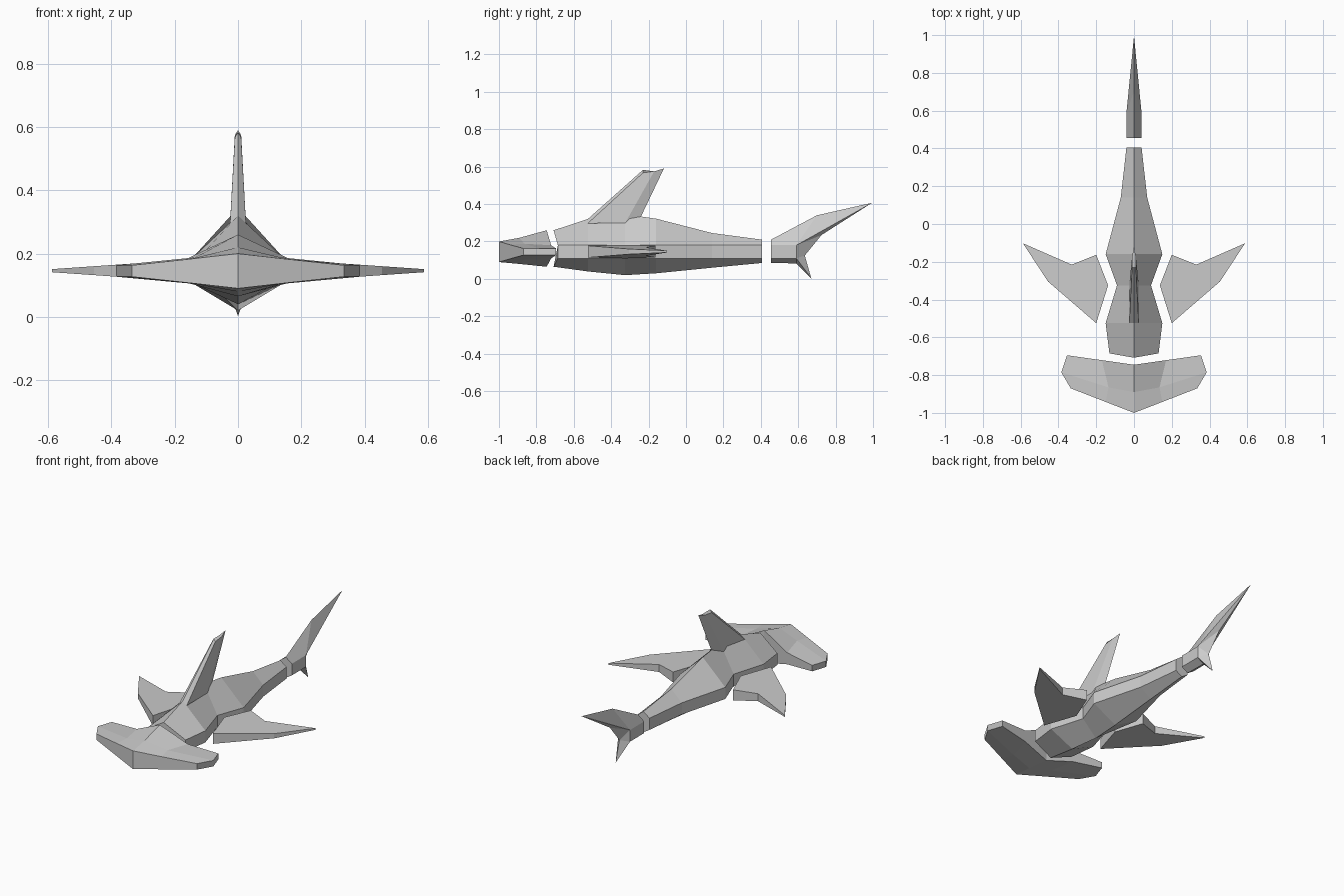
import bpy, bmesh

if "Cube" in bpy.data.objects:
    bpy.data.objects.remove(bpy.data.objects["Cube"])


def make(name, verts, faces):
    """Mesh object with consistent outward flat faces."""
    bm = bmesh.new()
    vs = [bm.verts.new(v) for v in verts]
    for f in faces:
        bm.faces.new([vs[i] for i in f])
    bmesh.ops.recalc_face_normals(bm, faces=bm.faces)
    me = bpy.data.meshes.new(name)
    bm.to_mesh(me)
    bm.free()
    ob = bpy.data.objects.new(name, me)
    bpy.context.collection.objects.link(ob)
    return ob


def loft(name, rings):
    """Skin closed rings of equal length and cap both ends."""
    n, m = len(rings[0]), len(rings)
    faces = [(r*n + i, r*n + (i+1) % n, (r+1)*n + (i+1) % n, (r+1)*n + i)
             for r in range(m - 1) for i in range(n)]
    faces += [tuple(range(n)), tuple(range((m-1)*n, m*n))]
    return make(name, [v for r in rings for v in r], faces)


def hexagon(y_mid, y_side, w, top, bottom):
    """Body section: top ridge, vertical flanks, bottom keel."""
    return [(0, y_mid, top), (w, y_side, 0.18), (w, y_side, 0.11),
            (0, y_mid, bottom), (-w, y_side, 0.11), (-w, y_side, 0.18)]


# Body, pinched at the fin sockets
loft("body", [hexagon(*s) for s in [
    (-0.708, -0.685, 0.13, 0.26, 0.065),
    (-0.525, -0.525, 0.15, 0.32, 0.04),
    (-0.325, -0.325, 0.09, 0.345, 0.02),
    (-0.16, -0.16, 0.15, 0.322, 0.03),
    (0.14, 0.14, 0.07, 0.245, 0.06),
    (0.405, 0.405, 0.04, 0.21, 0.085)]])

# Hammer head: sections from centre to tip, each front / middle / rear (x, y, top z, bottom z)
half = [
    [(0, -1.0, 0.20, 0.09), (0, -0.89, 0.22, 0.08), (0, -0.745, 0.26, 0.065)],
    [(0.15, -0.942, 0.183, 0.107), (0.135, -0.865, 0.188, 0.104), (0.17, -0.721, 0.18, 0.11)],
    [(0.335, -0.87, 0.163, 0.127), (0.385, -0.785, 0.163, 0.127), (0.355, -0.695, 0.163, 0.127)]]


def head_ring(sec, s):
    return [(s*x, y, t) for x, y, t, b in sec] + [(s*x, y, b) for x, y, t, b in reversed(sec)]


loft("head", [head_ring(s, -1) for s in half[:0:-1]] + [head_ring(s, 1) for s in half])

# Pectoral fins, thinning toward the tip
outline = [(0.2, -0.525), (0.455, -0.305), (0.588, -0.102),
           (0.33, -0.215), (0.2, -0.163), (0.137, -0.325)]
for side, s in (("right", 1), ("left", -1)):
    rings = [[(s*x, y, 0.146 + k*(0.036 - (x - 0.137)*0.069)) for x, y in outline]
             for k in (-1, 1)]
    loft(side + "_pectoral_fin", rings)


# Dorsal fin, swept back
def fin_ring(w, *p):
    (fy, fz), (ay, az), (by, bz), (ry, rz) = p
    return [(0, fy, fz), (w, ay, az), (w, by, bz), (0, ry, rz), (-w, by, bz), (-w, ay, az)]


loft("dorsal_fin", [
    fin_ring(0.025, (-0.525, 0.32), (-0.525, 0.297), (-0.325, 0.299), (-0.24, 0.335)),
    fin_ring(0.01, (-0.23, 0.583), (-0.23, 0.567), (-0.17, 0.575), (-0.118, 0.59))])

# Tail: short stalk, long upper lobe and small lower lobe, one half mirrored
mid = [(0.455, 0.21), (0.70, 0.34), (0.995, 0.407), (0.725, 0.235),
       (0.635, 0.125), (0.67, 0.003), (0.59, 0.083), (0.455, 0.085)]
flank = [(0.455, 0.18), (0.59, 0.18), (0.59, 0.11), (0.455, 0.11)]
verts = [(0, y, z) for y, z in mid] + [(0.04, y, z) for y, z in flank] \
    + [(-0.04, y, z) for y, z in flank]
faces = [(0, 8, 11, 7, 15, 12)]
for o in (8, 12):
    a, b, c, d = range(o, o + 4)
    faces += [(0, 1, b, a), (a, b, c, d), (d, c, 6, 7), (1, 2, b), (2, 3, b),
              (3, 4, b), (b, 4, c), (c, 4, 5), (c, 5, 6)]
make("tail", verts, faces)
